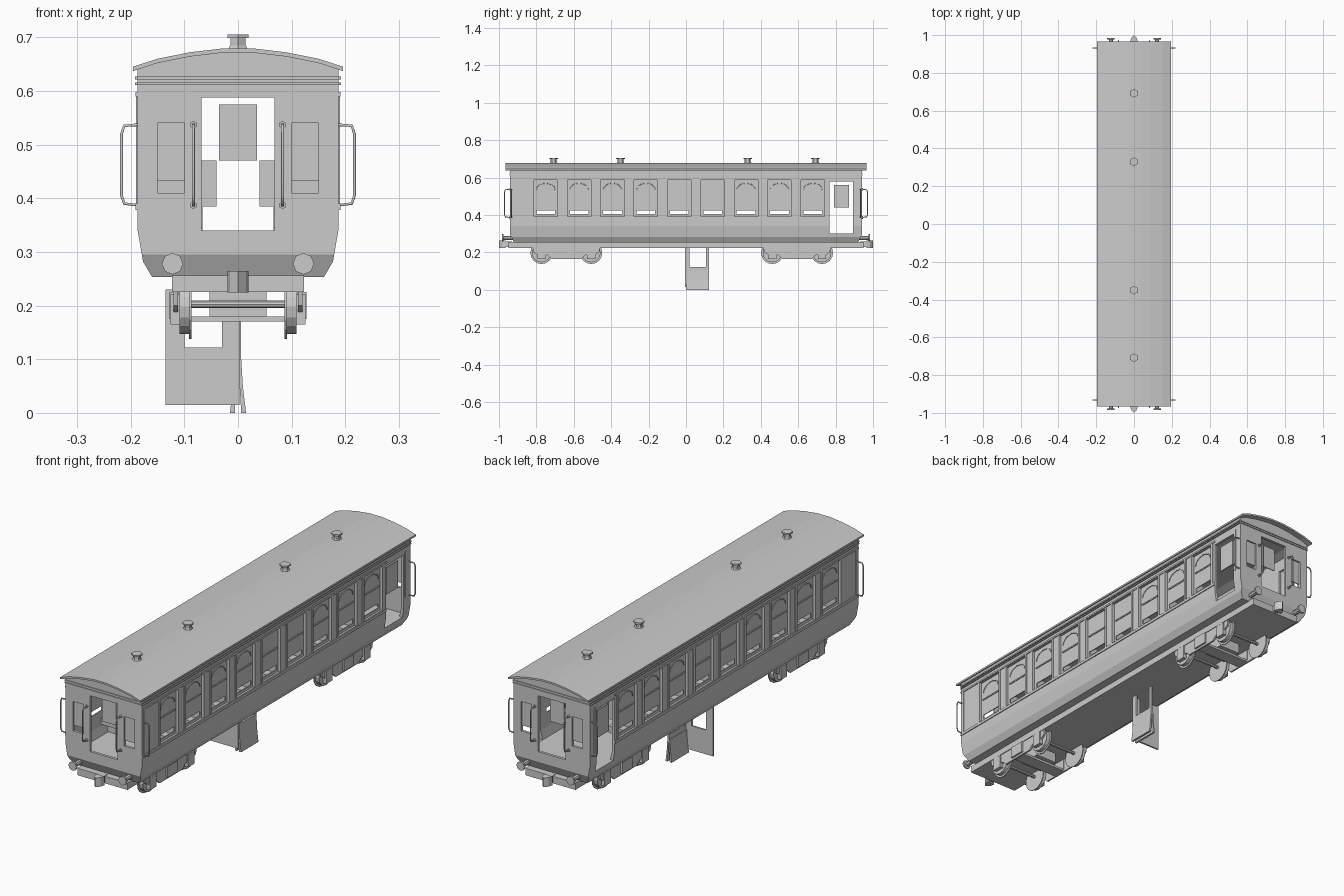
import bpy, bmesh, math
from mathutils import Matrix, Vector

cube = bpy.data.objects.get("Cube")
if cube:
    bpy.data.objects.remove(cube)

GREY = (0.6, 0.6, 0.6, 1)
mat = bpy.data.materials.new("plain grey")
mat.use_nodes = True
mat.diffuse_color = GREY
mat.node_tree.nodes["Principled BSDF"].inputs["Base Color"].default_value = GREY


def finish(name, bm):
    bmesh.ops.recalc_face_normals(bm, faces=bm.faces)
    mesh = bpy.data.meshes.new(name)
    bm.to_mesh(mesh)
    bm.free()
    mesh.materials.append(mat)
    ob = bpy.data.objects.new(name, mesh)
    bpy.context.collection.objects.link(ob)
    return ob


def add_box(bm, x0, x1, y0, y1, z0, z1):
    size = Matrix.Diagonal((abs(x1 - x0), abs(y1 - y0), abs(z1 - z0), 1))
    mid = Vector((x0 + x1, y0 + y1, z0 + z1)) / 2
    bmesh.ops.create_cube(bm, size=1, matrix=Matrix.Translation(mid) @ size)


def boxes(name, items):
    bm = bmesh.new()
    for item in items:
        add_box(bm, *item)
    return finish(name, bm)


def add_prism(bm, points, axis, a, b):
    place = (lambda p, t: (t, p[0], p[1])) if axis == "x" else (lambda p, t: (p[0], t, p[1]))
    face = bm.faces.new([bm.verts.new(place(p, a)) for p in points])
    out = bmesh.ops.extrude_face_region(bm, geom=[face])
    moved = [v for v in out["geom"] if isinstance(v, bmesh.types.BMVert)]
    step = (b - a, 0, 0) if axis == "x" else (0, b - a, 0)
    bmesh.ops.translate(bm, verts=moved, vec=step)


def add_cylinder(bm, axis, centre, r1, r2, depth, sides):
    turn = {"x": Matrix.Rotation(math.pi / 2, 4, "Y"),
            "y": Matrix.Rotation(math.pi / 2, 4, "X"), "z": Matrix()}[axis]
    bmesh.ops.create_cone(bm, cap_ends=True, segments=sides, radius1=r1, radius2=r2,
                          depth=depth, matrix=Matrix.Translation(centre) @ turn)


def tube(name, points, radius):
    curve = bpy.data.curves.new(name, "CURVE")
    curve.dimensions = "3D"
    curve.bevel_depth = radius
    curve.bevel_resolution = 1
    spline = curve.splines.new("POLY")
    spline.points.add(len(points) - 1)
    for p, co in zip(spline.points, points):
        p.co = (*co, 1)
    curve.materials.append(mat)
    ob = bpy.data.objects.new(name, curve)
    bpy.context.collection.objects.link(ob)


def mirrored(half):
    return half + [(-x, z) for x, z in reversed(half)]


def cut(ob, cutter):
    mod = ob.modifiers.new("cut", "BOOLEAN")
    mod.operation = "DIFFERENCE"
    mod.solver = "EXACT"
    mod.object = cutter
    graph = bpy.context.evaluated_depsgraph_get()
    mesh = bpy.data.meshes.new_from_object(ob.evaluated_get(graph))
    ob.modifiers.clear()
    ob.data = mesh
    bpy.data.objects.remove(cutter)


SIDES = (-1, 1)
END = 0.94
WINDOWS = [-0.75 + 0.1785 * i for i in range(9)]
HALF = 0.063

# Body shell with chamfered lower ends, hollowed and pierced
bm = bmesh.new()
add_prism(bm, mirrored([(0.16, 0.253), (0.177, 0.282), (0.187, 0.34), (0.187, 0.64),
                        (0.15, 0.654), (0.09, 0.666), (0.03, 0.673)]), "y", -END, END)
for s in SIDES:
    bmesh.ops.bisect_plane(bm, geom=bm.verts[:] + bm.edges[:] + bm.faces[:], clear_outer=True,
                           plane_co=(0, s * END, 0.295), plane_no=(0, s * 0.9, -0.45))
    bmesh.ops.holes_fill(bm, edges=[e for e in bm.edges if e.is_boundary])
body = finish("body_shell", bm)
bm = bmesh.new()
add_prism(bm, mirrored([(0.165, 0.3), (0.175, 0.34), (0.175, 0.632), (0.14, 0.645),
                        (0.03, 0.66)]), "y", -0.928, 0.928)
cut(body, finish("hollow", bm))
holes = [(-0.3, 0.3, y - HALF, y + HALF, 0.392, 0.588) for y in WINDOWS]
holes.append((-0.3, 0.3, 0.768, 0.893, 0.301, 0.578))
for s in SIDES:
    holes.append((-0.068, 0.068, s * 0.91, s * 1.1, 0.34, 0.588))
    holes += [(t * 0.1, t * 0.15, s * 0.91, s * 1.1, 0.41, 0.54) for t in SIDES]
cut(body, boxes("openings", holes))

# Roof and its ventilators
arc = [(0.196, 0.645), (0.15, 0.66), (0.09, 0.672), (0.03, 0.679)]
top = mirrored(arc)
bm = bmesh.new()
add_prism(bm, top + [(x, z - 0.008) for x, z in reversed(top)], "y", -0.965, 0.965)
finish("roof", bm)
bm = bmesh.new()
for y in (-0.708, -0.35, 0.33, 0.692):
    for z, r, r2, d in ((0.681, 0.021, 0.017, 0.008), (0.69, 0.016, 0.016, 0.02),
                        (0.702, 0.023, 0.023, 0.007)):
        add_cylinder(bm, "z", (0, y, z), r, r2, d, 6)
finish("roof_vents", bm)

# Side rails, window frames and panes with an open slot at the foot
for s in SIDES:
    side = "left" if s > 0 else "right"
    rails = [(s * 0.186, s * 0.191, -END, 0.768, z0, z1) for z0, z1 in ((0.378, 0.39), (0.59, 0.598))]
    rails += [(s * 0.186, s * 0.192, -END, END, z0, z1) for z0, z1 in ((0.611, 0.616), (0.621, 0.627))]
    rails += [(s * 0.186, s * 0.19, y + t * HALF, y + t * (HALF + 0.012), 0.39, 0.59)
              for y in WINDOWS for t in SIDES]
    rails += [(s * 0.186, s * 0.19, y, y + 0.01, 0.39, 0.59) for y in (-0.93, 0.9)]
    boxes(side + "_mouldings", rails)
    panes = []
    for i, y in enumerate(WINDOWS):
        panes += [(s * 0.174, s * 0.178, y - HALF, y + HALF, 0.425, 0.59),
                  (s * 0.174, s * 0.178, y - HALF, y + HALF, 0.39, 0.405)]
        panes += [(s * 0.174, s * 0.178, y + t * 0.05, y + t * HALF, 0.4, 0.43) for t in SIDES]
        panes.append((s * 0.177, s * 0.182, y - 0.052, y + 0.052, 0.498, 0.504))
        if i not in (4, 5):
            arch = [(s * 0.179, y - 0.05 * math.cos(a * math.pi / 8),
                     0.535 + 0.035 * math.sin(a * math.pi / 8)) for a in range(9)]
            tube(side + "_window_arch", arch, 0.002)
    boxes(side + "_window_panes", panes)
    boxes(side + "_door_pane", [(s * 0.17, s * 0.175, 0.79, 0.872, 0.44, 0.56)])

# Handrails, on the sides near the ends and beside the end doorways
loop = [(0, 0.537), (0.026, 0.535), (0.031, 0.52), (0.031, 0.405), (0.026, 0.39), (0, 0.387)]
for s in SIDES:
    for t in SIDES:
        tube("side_handrail", [(s * (0.186 + d), t * 0.932, z) for d, z in loop], 0.003)
        tube("end_handrail", [(s * 0.083, t * (END + d), z) for d, z in loop], 0.003)
        bm = bmesh.new()
        for z in (0.387, 0.537):
            add_cylinder(bm, "y", (s * 0.083, t * (END + 0.002), z), 0.007, 0.007, 0.006, 6)
        finish("handrail_mounts", bm)

# End bands, end window panes, buffers and coupler
for t in SIDES:
    end = "back" if t > 0 else "front"
    boxes(end + "_end_bands", [(-0.187, 0.187, t * 0.938, t * 0.944, z0, z1)
                               for z0, z1 in ((0.611, 0.616), (0.621, 0.627))])
    boxes(end + "_end_panes", [(s * 0.1, s * 0.15, t * 0.929, t * 0.933, 0.432, 0.54) for s in SIDES])
    boxes(end + "_doorway_pane", [(-0.035, 0.035, t * 0.9, t * 0.904, 0.47, 0.575)])
    boxes(end + "_buffer_beam", [(-0.123, 0.123, t * 0.91, t * 0.95, 0.225, 0.256)])
    bm = bmesh.new()
    for s in SIDES:
        add_cylinder(bm, "y", (s * 0.122, t * 0.95, 0.278), 0.011, 0.011, 0.06, 8)
        add_cylinder(bm, "y", (s * 0.122, t * 0.981, 0.278), 0.02, 0.02, 0.008, 8)
    finish(end + "_buffers", bm)
    bm = bmesh.new()
    add_box(bm, -0.012, 0.012, t * 0.93, t * 0.965, 0.23, 0.258)
    add_prism(bm, [(t * 0.965, 0.224), (t * 0.965, 0.264), (t * 0.985, 0.264), (t * 0.985, 0.224)],
              "x", -0.02, 0.02)
    for v in bm.verts:
        if abs(v.co.y) > 0.98:
            v.co.x *= 0.75
    add_cylinder(bm, "z", (0, t * 0.985, 0.244), 0.015, 0.015, 0.04, 4)
    finish(end + "_coupler", bm)

# Underframe and seats
boxes("underframe", [(-0.123, 0.123, -0.925, 0.925, 0.225, 0.256)])
seats = []
for y in [w + 0.089 for w in WINDOWS[:-1]]:
    for s in SIDES:
        seats += [(s * 0.04, s * 0.174, y - 0.012, y + 0.012, 0.385, 0.47),
                  (s * 0.066, s * 0.174, y - 0.05, y + 0.05, 0.345, 0.375),
                  (s * 0.066, s * 0.174, y - 0.012, y + 0.012, 0.3, 0.385)]
boxes("seats", seats)

# Bogies
frame = [(-0.18, 0.225), (-0.175, 0.2), (-0.15, 0.185), (-0.1, 0.185), (-0.08, 0.166),
         (0.08, 0.166), (0.1, 0.185), (0.15, 0.185), (0.175, 0.2), (0.18, 0.225)]
for name, cy in (("front", -0.64), ("back", 0.594)):
    parts = [(-0.053, 0.053, cy - 0.05, cy + 0.05, 0.18, 0.225),
             (-0.115, 0.115, cy - 0.03, cy + 0.03, 0.17, 0.18)]
    wheels = bmesh.new()
    sides = bmesh.new()
    for s in SIDES:
        add_prism(sides, [(cy + y, z) for y, z in frame], "x", s * 0.112, s * 0.12)
        parts.append((s * 0.11, s * 0.128, cy - 0.035, cy + 0.035, 0.175, 0.225))
        for t in SIDES:
            y = cy + t * 0.133
            parts.append((s * 0.108, s * 0.126, y - 0.022, y + 0.022, 0.165, 0.222))
            add_cylinder(wheels, "x", (s * 0.1, y, 0.197), 0.05, 0.05, 0.018, 16)
            add_cylinder(wheels, "x", (s * 0.089, y, 0.197), 0.059, 0.059, 0.004, 16)
            if s > 0:
                add_cylinder(wheels, "x", (0, y, 0.202), 0.007, 0.007, 0.2, 8)
    finish(name + "_bogie_sides", sides)
    finish(name + "_wheels", wheels)
    boxes(name + "_bogie_parts", parts)

# Hanging panels under the middle: a cross panel and a lengthwise panel with splayed foot
boxes("cross_panel", [(-0.135, 0.003, -0.005, 0.003, 0.015, 0.122),
                      (-0.135, -0.1, -0.005, 0.003, 0.122, 0.23),
                      (-0.03, 0.003, -0.005, 0.003, 0.122, 0.23)])
bm = bmesh.new()
add_box(bm, -0.003, 0.006, 0, 0.122, 0.098, 0.122)
add_box(bm, -0.003, 0.006, 0, 0.02, 0.122, 0.23)
add_box(bm, -0.003, 0.006, 0.108, 0.122, 0.122, 0.23)
for s in SIDES:
    add_prism(bm, [(0, 0.1), (s * 0.006, 0.1), (s * 0.009, 0.05), (s * 0.015, 0),
                   (s * 0.006, 0), (s * 0.003, 0.05)], "y", 0, 0.122)
finish("lengthwise_panel", bm)
